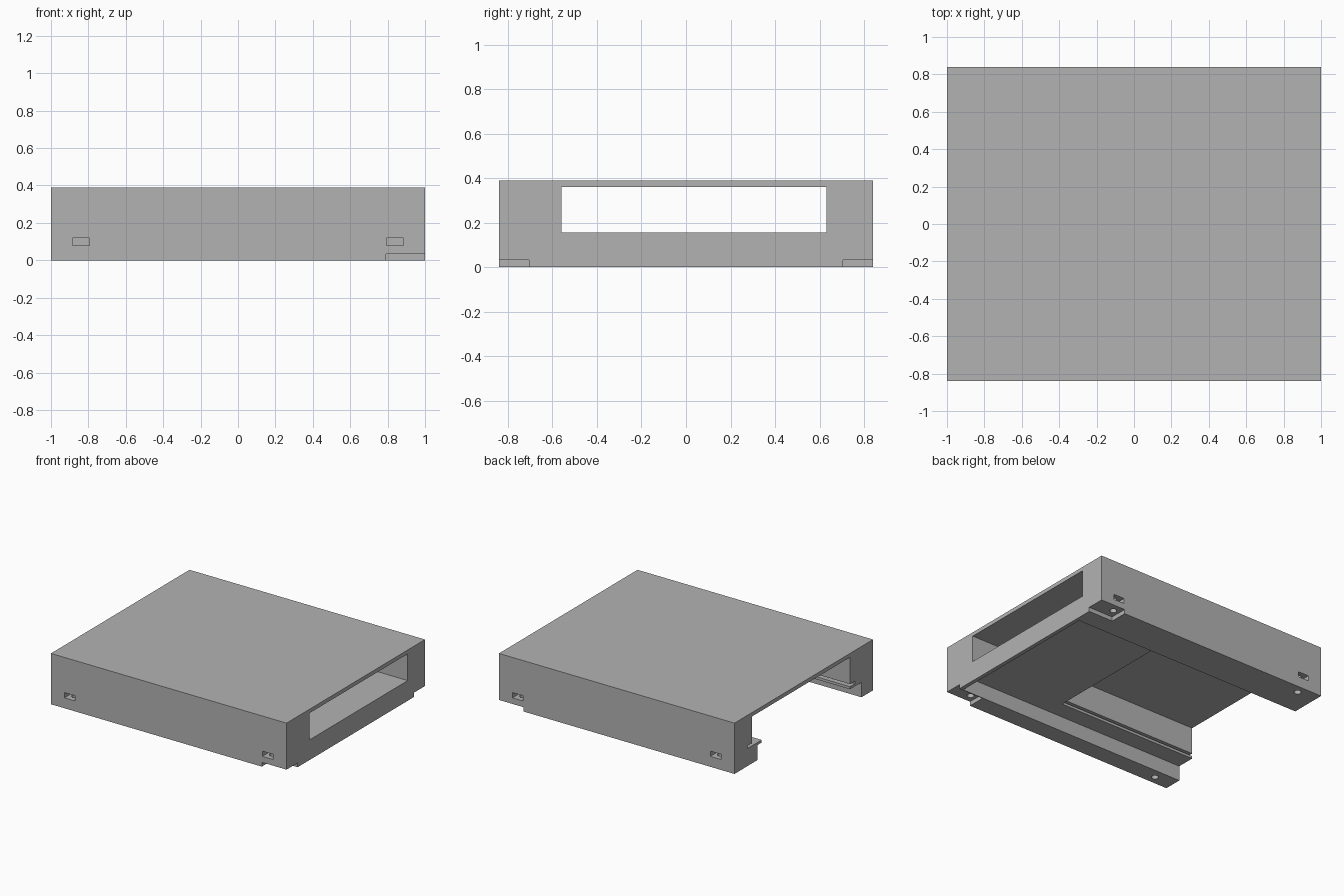
import bpy, bmesh

old = bpy.data.objects.get("Cube")
if old:
    bpy.data.objects.remove(old, do_unlink=True)

GREY = (0.45, 0.45, 0.45, 1.0)
mat = bpy.data.materials.new("plain grey")
mat.use_nodes = True
mat.diffuse_color = GREY
mat.node_tree.nodes["Principled BSDF"].inputs["Base Color"].default_value = GREY


def extrude_x(name, profile, x0, x1):
    """Extrude a (y, z) profile along x into a closed solid."""
    bm = bmesh.new()
    face = bm.faces.new([bm.verts.new((x0, y, z)) for y, z in profile])
    geom = bmesh.ops.extrude_face_region(bm, geom=[face])["geom"]
    verts = [g for g in geom if isinstance(g, bmesh.types.BMVert)]
    bmesh.ops.translate(bm, verts=verts, vec=(x1 - x0, 0, 0))
    bmesh.ops.recalc_face_normals(bm, faces=bm.faces)
    mesh = bpy.data.meshes.new(name)
    bm.to_mesh(mesh)
    bm.free()
    obj = bpy.data.objects.new(name, mesh)
    bpy.context.collection.objects.link(obj)
    mesh.materials.append(mat)
    return obj


def box(name, x0, x1, y0, y1, z0, z1):
    return extrude_x(name, [(y0, z0), (y1, z0), (y1, z1), (y0, z1)], x0, x1)


def cut(body, cutter):
    mod = body.modifiers.new(cutter.name, "BOOLEAN")
    mod.operation = "DIFFERENCE"
    mod.solver = "EXACT"
    mod.object = cutter
    cutter.hide_render = True
    bpy.context.view_layer.objects.active = body
    bpy.ops.object.modifier_apply(modifier=mod.name)
    bpy.data.objects.remove(cutter, do_unlink=True)


# Solid housing block
W, D, H = 1.0, 0.84, 0.39
DECK, SHELF, LIP = 0.155, 0.115, 0.135
body = box("mount_housing", -W, W, -D, D, 0, H)

# Open end: bay, sheet grooves and lower cavity in one cross-section
rail = [(-0.70, -0.1), (-0.70, SHELF), (-0.56, SHELF), (-0.56, LIP), (-0.62, LIP),
        (-0.62, DECK), (-0.56, DECK), (-0.56, 0.36), (0.63, 0.36), (0.63, DECK),
        (0.68, DECK), (0.68, LIP), (0.51, LIP), (0.51, SHELF), (0.56, SHELF), (0.56, -0.1)]
cut(body, extrude_x("rail_cutter", rail, -1.1, 0.185))

# Bay above the deck running out of the end wall, and the cavity below the deck
cut(body, box("bay_cutter", -0.5, 1.1, -0.56, 0.63, DECK, 0.36))
cut(body, box("cavity_cutter", -0.5, 0.97, -0.70, 0.56, -0.1, SHELF))

for side in (-1, 1):
    # Corner notches under the end wall
    y0, y1 = sorted((side * 0.705, side * 0.95))
    cut(body, box("notch_cutter", 0.79, 1.1, y0, y1, -0.1, 0.033))
    for x in (-0.84, 0.84):
        # Nut pockets in the long walls
        y0, y1 = sorted((side * 0.725, side * 0.95))
        cut(body, box("pocket_cutter", x - 0.045, x + 0.045, y0, y1, 0.08, 0.12))
        # Screw holes from below
        bpy.ops.mesh.primitive_cylinder_add(vertices=24, radius=0.025, depth=0.3,
                                            location=(x, side * 0.775, 0.02))
        hole = bpy.context.object
        hole.name = "screw_hole_cutter"
        hole.data.materials.append(mat)
        cut(body, hole)

# Flat shading with one grey throughout
for poly in body.data.polygons:
    poly.use_smooth = False
    poly.material_index = 0
